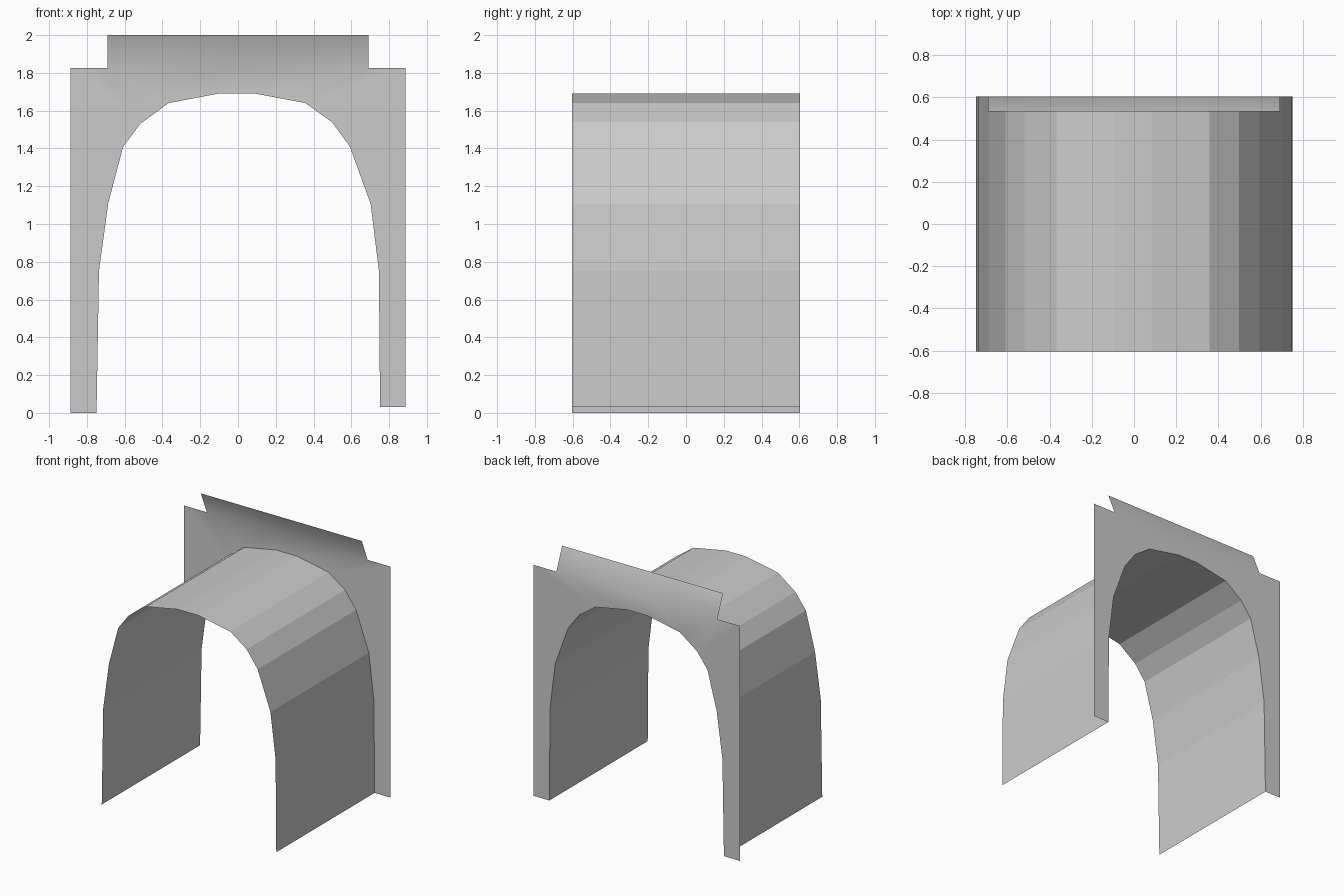
import bpy

if "Cube" in bpy.data.objects:
    bpy.data.objects.remove(bpy.data.objects["Cube"])

# Arch outline (x, z), from left foot over the crown to right foot
ARCH = [(-0.749, 0.0), (-0.736, 0.752), (-0.687, 1.11), (-0.608, 1.41), (-0.518, 1.53),
        (-0.368, 1.64), (-0.095, 1.692), (0.082, 1.692), (0.357, 1.64), (0.497, 1.54),
        (0.592, 1.41), (0.702, 1.107), (0.746, 0.752), (0.752, 0.031)]
HALF_LEN = 0.604      # half of the tunnel length along y
EDGE = 0.887          # half width of the portal wall
WALL_TOP = 1.826
BAND = 0.692          # half width of the leaning top band


def strip(name, rows, smooth=False):
    """Sheet of quads joining consecutive rows of points."""
    n = len(rows[0])
    verts = [p for row in rows for p in row]
    faces = [(r * n + i, (r + 1) * n + i, (r + 1) * n + i + 1, r * n + i + 1)
             for r in range(len(rows) - 1) for i in range(n - 1)]
    mesh = bpy.data.meshes.new(name)
    mesh.from_pydata(verts, [], faces)
    mesh.polygons.foreach_set("use_smooth", [smooth] * len(faces))
    obj = bpy.data.objects.new(name, mesh)
    bpy.context.collection.objects.link(obj)
    return obj


# Tunnel lining: the arch swept along y
strip("tunnel_lining", [[(x, y, z) for x, z in ARCH] for y in (HALF_LEN, -HALF_LEN)])


# Portal wall: each arch point is joined to a matching point on the outer frame
def frame_point(i):
    x, z = ARCH[i]
    side = -1 if i < 7 else 1
    if i in (4, 9):
        return side * EDGE, WALL_TOP
    if i in (5, 8):
        return side * BAND, WALL_TOP
    if i in (6, 7):
        return x, WALL_TOP
    return side * EDGE, z


inner = [(x, HALF_LEN, z) for x, z in ARCH]
outer = [(x, HALF_LEN, z) for x, z in map(frame_point, range(len(ARCH)))]
wall = strip("portal_wall", [inner, outer], smooth=True)

# Top band: continues the wall upward, leaning over the tunnel
mesh = wall.data
first, count = len(ARCH) + 5, 4
base = len(mesh.vertices)
verts = [v.co[:] for v in mesh.vertices]
faces = [tuple(p.vertices) for p in mesh.polygons]
verts += [(verts[first + i][0], 0.532, 2.0) for i in range(count)]
faces += [(first + i, base + i, base + i + 1, first + i + 1) for i in range(count - 1)]
mesh.clear_geometry()
mesh.from_pydata(verts, [], faces)
mesh.polygons.foreach_set("use_smooth", [True] * len(faces))
mesh.update()
